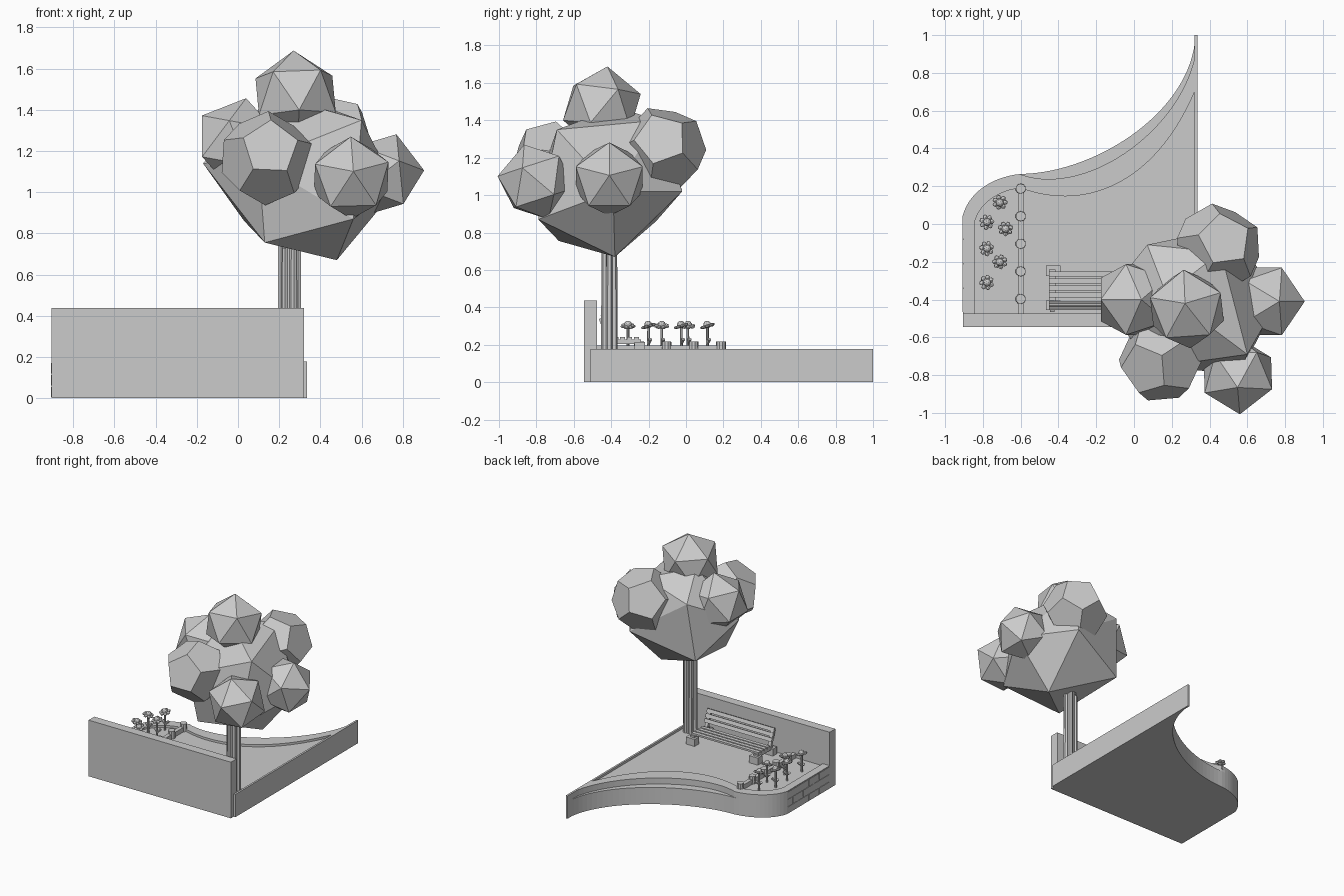
import bpy, bmesh, math
from mathutils import Vector, Matrix
from mathutils.geometry import interpolate_bezier

if "Cube" in bpy.data.objects:
    bpy.data.objects.remove(bpy.data.objects["Cube"], do_unlink=True)

grey = bpy.data.materials.new("plain_grey")
grey.use_nodes = True
GREY = (0.6, 0.6, 0.6, 1)
grey.diffuse_color = GREY
grey.node_tree.nodes["Principled BSDF"].inputs["Base Color"].default_value = GREY


def finish(name, bm):
    bmesh.ops.recalc_face_normals(bm, faces=bm.faces)
    mesh = bpy.data.meshes.new(name)
    bm.to_mesh(mesh)
    bm.free()
    mesh.materials.append(grey)
    obj = bpy.data.objects.new(name, mesh)
    bpy.context.collection.objects.link(obj)
    return obj


def add_box(bm, lo, hi, tilt=0):
    lo, hi = Vector(lo), Vector(hi)
    mat = (Matrix.Translation((lo + hi) / 2) @ Matrix.Rotation(tilt, 4, 'X')
           @ Matrix.Diagonal((*(hi - lo), 1)))
    bmesh.ops.create_cube(bm, size=1, matrix=mat)


def box(name, lo, hi):
    bm = bmesh.new()
    add_box(bm, lo, hi)
    return finish(name, bm)


def add_tube(bm, a, b, r1, r2, sides=8):
    a, b = Vector(a), Vector(b)
    rot = (b - a).to_track_quat('Z', 'Y').to_matrix().to_4x4()
    bmesh.ops.create_cone(bm, cap_ends=True, segments=sides, radius1=r1, radius2=r2,
                          depth=(b - a).length, matrix=Matrix.Translation((a + b) / 2) @ rot)


def slab(name, outline, z0, z1):
    bm = bmesh.new()
    face = bm.faces.new([bm.verts.new((p[0], p[1], z0)) for p in outline])
    top = bmesh.ops.extrude_face_region(bm, geom=[face])["geom"]
    bmesh.ops.translate(bm, vec=(0, 0, z1 - z0),
                        verts=[v for v in top if isinstance(v, bmesh.types.BMVert)])
    return finish(name, bm)


def arc(a, ca, cb, b, n=24):
    pts = interpolate_bezier(*[Vector((*p, 0)) for p in (a, ca, cb, b)], n)
    return [(p.x, p.y) for p in pts]


# Ground with sweeping back edge: low outer ledge, raised kerb, floor
FLOOR, LEDGE, TOP = 0.16, 0.13, 0.177
sweep = arc((.325, 1), (.31, .6), (-.2, .27), (-.6, .265), 32)
corner = arc((-.6, .265), (-.75, .25), (-.87, .17), (-.905, .05), 14)
inner_corner = arc((-.6, .19), (-.72, .18), (-.83, .1), (-.845, 0), 14)
upper_edge = arc((.325, .9), (.25, .5), (-.25, .14), (-.6, .262), 32)
lower_edge = arc((.325, .71), (.12, .22), (-.25, .06), (-.6, .19), 32)
slab("ledge", [(.325, -.5)] + sweep + corner[1:] + [(-.905, -.5)], 0, LEDGE)
slab("floor", [(.325, -.5)] + upper_edge + corner[1:] + [(-.905, -.5)], LEDGE - .01, FLOOR)
slab("kerb", upper_edge + lower_edge[::-1], FLOOR - .01, TOP)
slab("planter_rim", corner + [(-.905, -.48), (-.845, -.48)] + inner_corner[::-1],
     FLOOR - .01, TOP)
box("side_board", (.32, -.51, 0), (.335, 1, TOP))
box("front_wall", (-.905, -.545, 0), (.32, -.475, .437))

# Bricks on the planter side
bm = bmesh.new()
for row in range(3):
    edge = -.47
    width = .065 if row % 2 else .13
    while edge < .04:
        end = min(edge + width, .05)
        add_box(bm, (-.908, edge + .004, row * .058 + .004), (-.9, end - .004, row * .058 + .054))
        edge, width = end, .13
finish("planter_bricks", bm)

# Low planter fence
bm = bmesh.new()
add_box(bm, (-.615, -.475, FLOOR - .01), (-.585, .19, .195))
for i in range(5):
    y = .187 - i * .146
    add_tube(bm, (-.6, y, FLOOR - .01), (-.6, y, .218), .028, .026, 10)
finish("planter_fence", bm)

# Flowers
spots = [(-.71, .115), (-.78, .01), (-.68, -.025), (-.78, -.13), (-.71, -.2), (-.78, -.31)]
for i, (x, y) in enumerate(spots):
    bm = bmesh.new()
    add_tube(bm, (x, y, FLOOR - .01), (x, y, .3), .008, .007, 6)
    for side in (-1, 1):
        add_tube(bm, (x, y, .2), (x + .025 * side, y + .01, .23), .004, .011, 5)
    lean = Matrix.Translation((x, y, .3)) @ Matrix.Rotation(.3, 4, 'XY'[i % 2])
    for k in range(7):
        petal = (lean @ Matrix.Rotation(k * math.tau / 7 + i, 4, 'Z')
                 @ Matrix.Translation((.027, 0, 0)) @ Matrix.Diagonal((1, .9, .6, 1)))
        bmesh.ops.create_icosphere(bm, subdivisions=1, radius=.016, matrix=petal)
    bmesh.ops.create_icosphere(bm, subdivisions=2, radius=.021,
                               matrix=lean @ Matrix.Translation((0, 0, .008)))
    finish("flower_%d" % (i + 1), bm)

# Bench
bm = bmesh.new()
for i in range(4):
    y = -.39 + i * .037
    add_box(bm, (-.45, y, .228), (.13, y + .028, .242))
for i in range(3):
    y, z = -.418 - i * .014, .262 + i * .034
    add_box(bm, (-.45, y - .006, z), (.13, y + .006, z + .028), .35)
finish("bench_slats", bm)
for name, x in (("bench_end_right", -.465), ("bench_end_left", .08)):
    bm = bmesh.new()
    add_box(bm, (x, -.275, FLOOR - .01), (x + .075, -.22, .215))
    add_box(bm, (x, -.455, FLOOR - .01), (x + .075, -.405, .215))
    add_box(bm, (x + .015, -.43, .205), (x + .05, -.24, .228))
    add_box(bm, (x + .02, -.445, .22), (x + .045, -.425, .345), .35)
    finish(name, bm)

# Ridged trunk
bm = bmesh.new()
add_tube(bm, (.25, -.41, FLOOR - .01), (.25, -.41, .95), .04, .038, 8)
for k in range(6):
    a = k * math.tau / 6
    x, y = .25 + .042 * math.cos(a), -.41 + .03 * math.sin(a)
    add_tube(bm, (x, y, FLOOR - .01), (x, y, .73 + .02 * (k % 2)), .018, .016, 6)
finish("trunk", bm)


def add_hull(bm, points):
    for p in points:
        bm.verts.new(p)
    bmesh.ops.convex_hull(bm, input=bm.verts[:])


# Large uneven crown
bm = bmesh.new()
add_hull(bm, [(.48, -.38, .67), (.13, -.68, .755), (.03, -.16, .86), (.5, -.02, 1.02),
              (.77, -.39, 1.02), (.56, -.79, .87), (.6, -.69, 1.35), (.1, -.76, 1.15),
              (.46, -.15, 1.4), (-.17, -.41, 1.14), (.07, -.11, 1.31), (.17, -.37, 1.47)])
finish("crown", bm)


# Leaf balls: one corner (or face) points along pole, the next one toward side
def frame(pole, side):
    z = Vector(pole).normalized()
    y = z.cross(Vector(side)).normalized()
    return Matrix((y.cross(z), y, z)).transposed()


def foliage(name, centre, radius, pole, side, pentagons=False):
    bm = bmesh.new()
    bmesh.ops.create_icosphere(bm, subdivisions=1, radius=1)
    bm.verts.ensure_lookup_table()
    first = bm.verts[0]
    near = first.link_edges[0].other_vert(first)
    turn = frame(pole, side) @ frame(first.co, near.co).transposed()
    if pentagons:
        points = [f.calc_center_median().normalized() for f in bm.faces]
        bm.clear()
        add_hull(bm, points)
        bmesh.ops.dissolve_limit(bm, angle_limit=.05, verts=bm.verts[:], edges=bm.edges[:])
    bmesh.ops.transform(bm, verts=bm.verts,
                        matrix=Matrix.Translation(centre) @ turn.to_4x4() @ Matrix.Scale(radius, 4))
    finish(name, bm)


foliage("leaf_ball_top", (.28, -.45, 1.47), .22, (-.01, .03, .22), (-.2, .06, .07))
foliage("leaf_ball_front_left", (.55, -.8, 1.07), .21, (.01, -.2, .03), (0, -.1, .2))
foliage("leaf_ball_front_right", (.14, -.72, 1.165), .23, (.02, -.2, .06), (0, -.1, -.2), True)
foliage("leaf_ball_left", (.695, -.41, 1.085), .21, (.2, 0, .02), (.1, 0, .2))
foliage("leaf_ball_back", (.445, -.125, 1.245), .235, (-.55, .73, .4), (.4, .9, .2), True)
foliage("leaf_ball_right", (0, -.4, 1.24), .22, (.04, 0, .22), (-.18, 0, .13))
